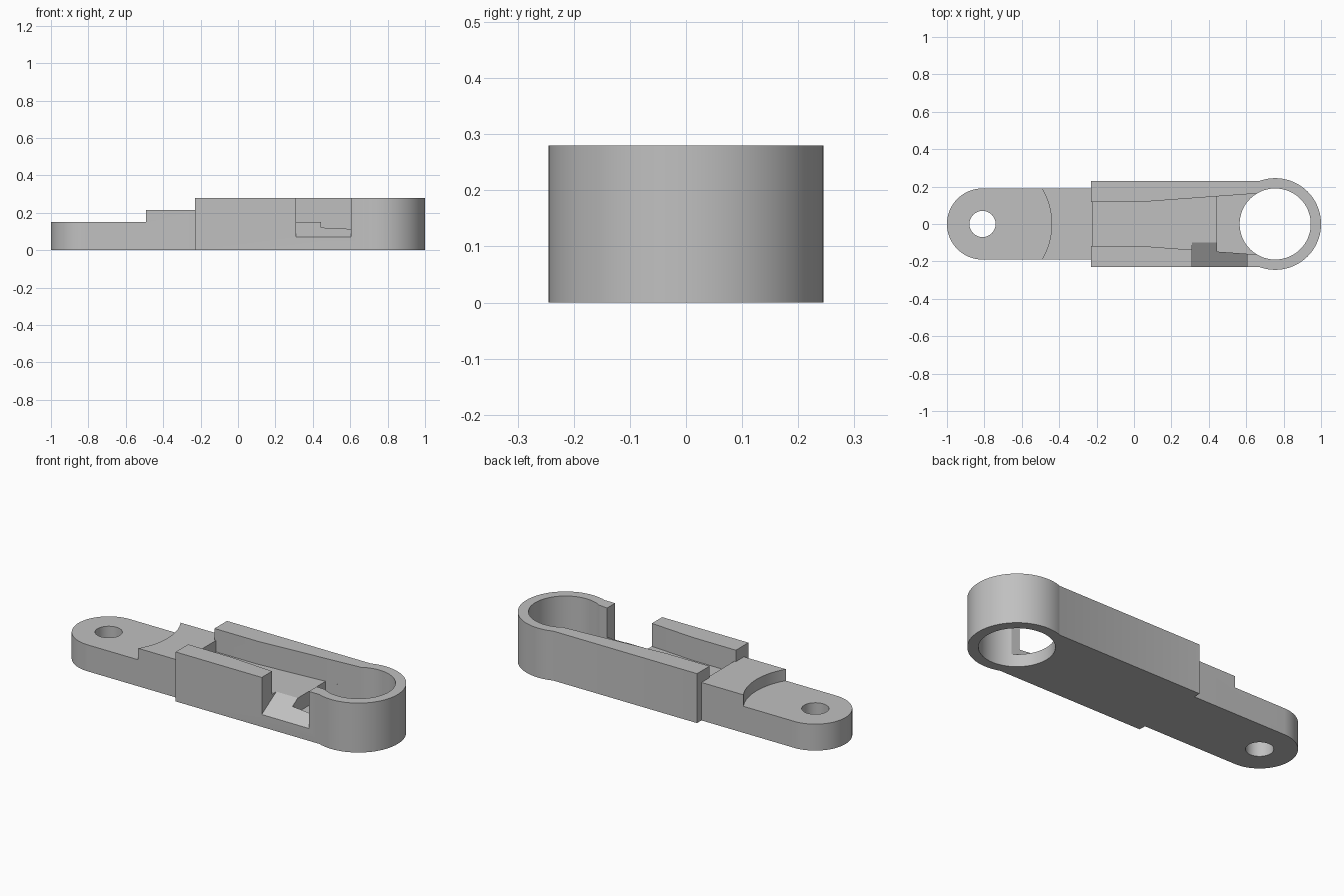
import bpy, bmesh
from math import radians, sin, cos, asin, sqrt

cube = bpy.data.objects.get("Cube")
if cube:
    bpy.data.objects.remove(cube, do_unlink=True)

grey = bpy.data.materials.new("plain grey")
grey.use_nodes = True
colour = (0.53, 0.53, 0.53, 1)
grey.diffuse_color = colour
grey.node_tree.nodes["Principled BSDF"].inputs["Base Color"].default_value = colour


def arc(cx, radius, start, end, steps=48):
    """Points on an arc centred on the x axis, angles in degrees."""
    angles = [radians(start + (end - start) * i / steps) for i in range(steps + 1)]
    return [(cx + radius * cos(a), radius * sin(a)) for a in angles]


def prism(name, outline, low, high, along_x=False):
    """Extrude an outline along z, or a (y, z) outline along x."""
    bm = bmesh.new()
    place = (lambda p: (low, *p)) if along_x else (lambda p: (*p, low))
    face = bm.faces.new([bm.verts.new(place(p)) for p in outline])
    new = bmesh.ops.extrude_face_region(bm, geom=[face])["geom"]
    depth = high - low
    bmesh.ops.translate(bm, verts=[v for v in new if isinstance(v, bmesh.types.BMVert)],
                        vec=(depth, 0, 0) if along_x else (0, 0, depth))
    bmesh.ops.recalc_face_normals(bm, faces=bm.faces)
    mesh = bpy.data.meshes.new(name)
    bm.to_mesh(mesh)
    bm.free()
    mesh.materials.append(grey)
    obj = bpy.data.objects.new(name, mesh)
    bpy.context.collection.objects.link(obj)
    return obj


def select(obj):
    bpy.ops.object.select_all(action="DESELECT")
    obj.select_set(True)
    bpy.context.view_layer.objects.active = obj


def cut(obj, cutter):
    """Subtract the cutter, then discard it."""
    cutter.hide_render = True
    mod = obj.modifiers.new("cut", "BOOLEAN")
    mod.operation, mod.solver, mod.object = "DIFFERENCE", "EXACT", cutter
    select(obj)
    bpy.ops.object.modifier_apply(modifier=mod.name)
    bpy.data.objects.remove(cutter, do_unlink=True)


def mirrored(half):
    """Close an outline from its +y half."""
    return half + [(x, -y) for x, y in reversed(half)]


TOP, ABOVE = 0.28, 0.4
BACK = -0.23                      # where the arm meets the body
EYE, ARM_R = -0.81, 0.19          # small hole centre, arm half width
RING, RING_R, BORE_R = 0.755, 0.245, 0.19
HALF = 0.23                       # body half width

# Arm with a rounded, lowered end and a pin hole
arm = prism("arm", arc(EYE, ARM_R, 90, 270) + [(BACK, -ARM_R), (BACK, ARM_R)], 0, 0.215)
cut(arm, prism("seat_cutter", arc(EYE, 0.37, 0, 360, 96)[:-1], 0.15, ABOVE))
cut(arm, prism("pin_cutter", arc(EYE, 0.07, 0, 360)[:-1], -0.1, ABOVE))

# Body blending into the ring
a = 180 - asin(HALF / RING_R) * 180 / 3.14159265
body = prism("body", [(BACK, HALF), (BACK, -HALF)] + arc(RING, RING_R, -a, a, 96), 0, TOP)

# Tapered channel, its deeper section, the open rear and the ring bore
cut(body, prism("channel_cutter", mirrored([(-0.22, 0.118), (0.04, 0.118), (0.655, 0.163)]),
                0.15, ABOVE))
cut(body, prism("deep_cutter", mirrored([(0.445, 0.1476), (0.655, 0.163)]), 0.07, ABOVE))
cut(body, prism("rear_cutter", mirrored([(-0.3, 0.118), (-0.1, 0.118)]), 0.215, ABOVE))
cut(body, prism("bore_cutter", arc(RING, BORE_R, 0, 360, 96)[:-1], -0.1, ABOVE))

# Side notch with a sloping floor
slope = [(-0.295, 0.03), (-0.10, 0.15), (-0.10, ABOVE), (-0.295, ABOVE)]
cut(body, prism("notch_cutter", slope, 0.31, 0.605, along_x=True))

for part in (arm, body):
    select(part)
    bpy.ops.object.shade_smooth_by_angle(angle=radians(30))
